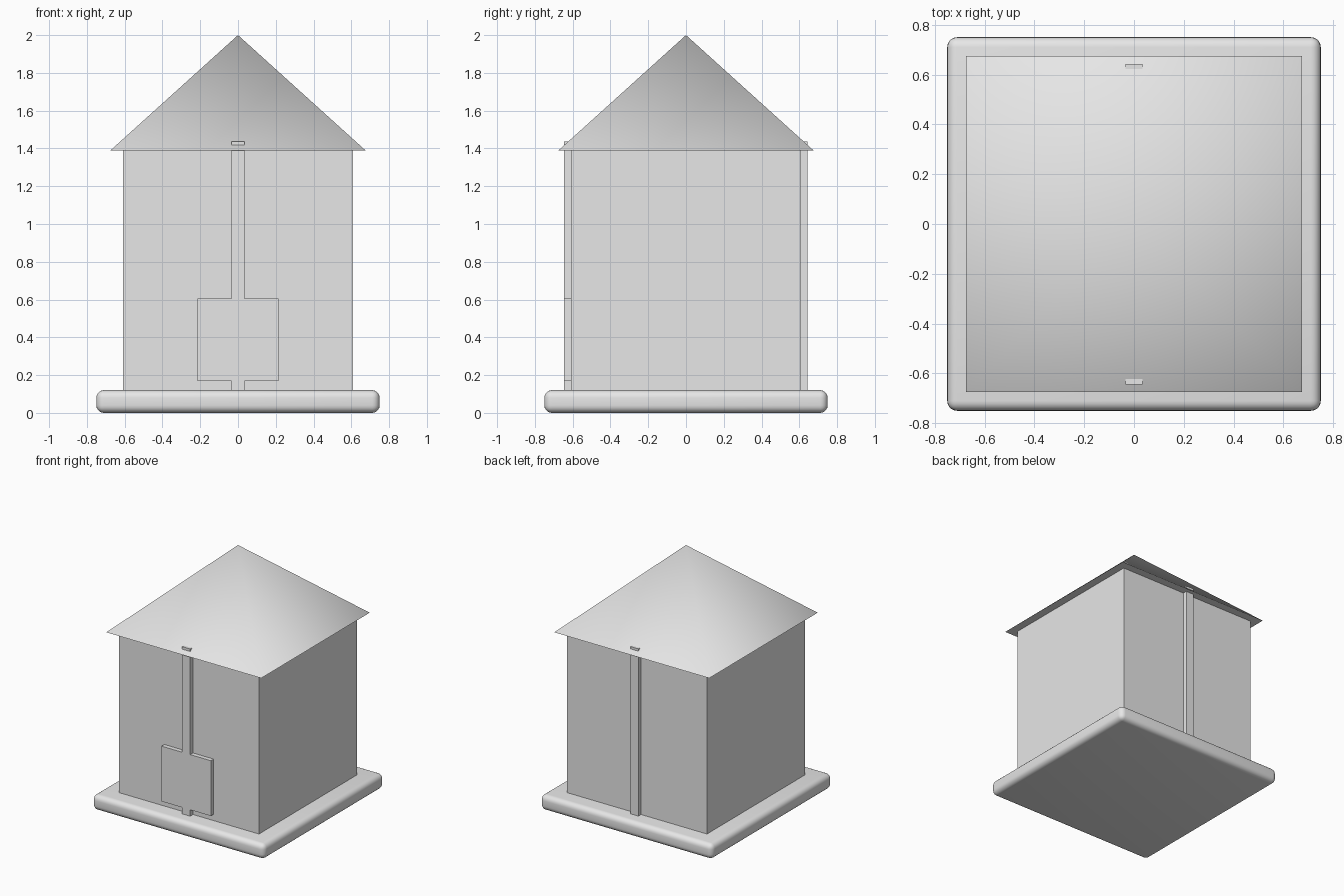
import bpy, bmesh, math

if "Cube" in bpy.data.objects:
    bpy.data.objects.remove(bpy.data.objects["Cube"])

grey = bpy.data.materials.new("light_grey")
grey.diffuse_color = (0.8, 0.8, 0.8, 1)
grey.use_nodes = True
grey.node_tree.nodes["Principled BSDF"].inputs["Base Color"].default_value = grey.diffuse_color


def box(name, x, y, z):
    """Box from (min, max) ranges on each axis."""
    bpy.ops.mesh.primitive_cube_add(size=1, location=[sum(r) / 2 for r in (x, y, z)])
    ob = bpy.context.object
    ob.name = name
    ob.scale = [r[1] - r[0] for r in (x, y, z)]
    bpy.ops.object.transform_apply(location=False, rotation=False, scale=True)
    ob.data.materials.append(grey)
    return ob


# Rounded base slab
base = box("base_slab", (-0.75, 0.75), (-0.75, 0.75), (0, 0.12))
bevel = base.modifiers.new("rounding", 'BEVEL')
bevel.width = 0.04
bevel.segments = 5
bpy.ops.object.modifier_apply(modifier=bevel.name)
bpy.ops.object.shade_smooth_by_angle(angle=math.radians(40))

# Square walls
box("walls", (-0.61, 0.61), (-0.61, 0.61), (0.11, 1.40))

# Pyramid roof with softly shaded hips and a sharp eave
bpy.ops.mesh.primitive_cone_add(vertices=4, radius1=0.675 * math.sqrt(2), radius2=0,
                                depth=0.61, location=(0, 0, 1.695),
                                rotation=(0, 0, math.pi / 4))
roof = bpy.context.object
roof.name = "roof"
bpy.ops.object.transform_apply(location=False, rotation=True, scale=False)
roof.data.materials.append(grey)
bpy.ops.object.shade_smooth_by_angle(angle=math.radians(65))

# Front strip widening into a square panel, as one extruded outline
half = [(0.035, 0.11), (0.035, 0.17), (0.215, 0.17),
        (0.215, 0.605), (0.035, 0.605), (0.035, 1.437)]
outline = half + [(-x, z) for x, z in reversed(half)]
bm = bmesh.new()
face = bm.faces.new([bm.verts.new((x, -0.645, z)) for x, z in outline])
side = bmesh.ops.extrude_face_region(bm, geom=[face])
bmesh.ops.translate(bm, vec=(0, 0.04, 0),
                    verts=[v for v in side["geom"] if isinstance(v, bmesh.types.BMVert)])
bmesh.ops.recalc_face_normals(bm, faces=bm.faces)
mesh = bpy.data.meshes.new("front_strip_and_panel")
bm.to_mesh(mesh)
bm.free()
mesh.materials.append(grey)
bpy.context.collection.objects.link(bpy.data.objects.new("front_strip_and_panel", mesh))

# Back strip
box("back_strip", (-0.035, 0.035), (0.605, 0.643), (0.11, 1.437))
